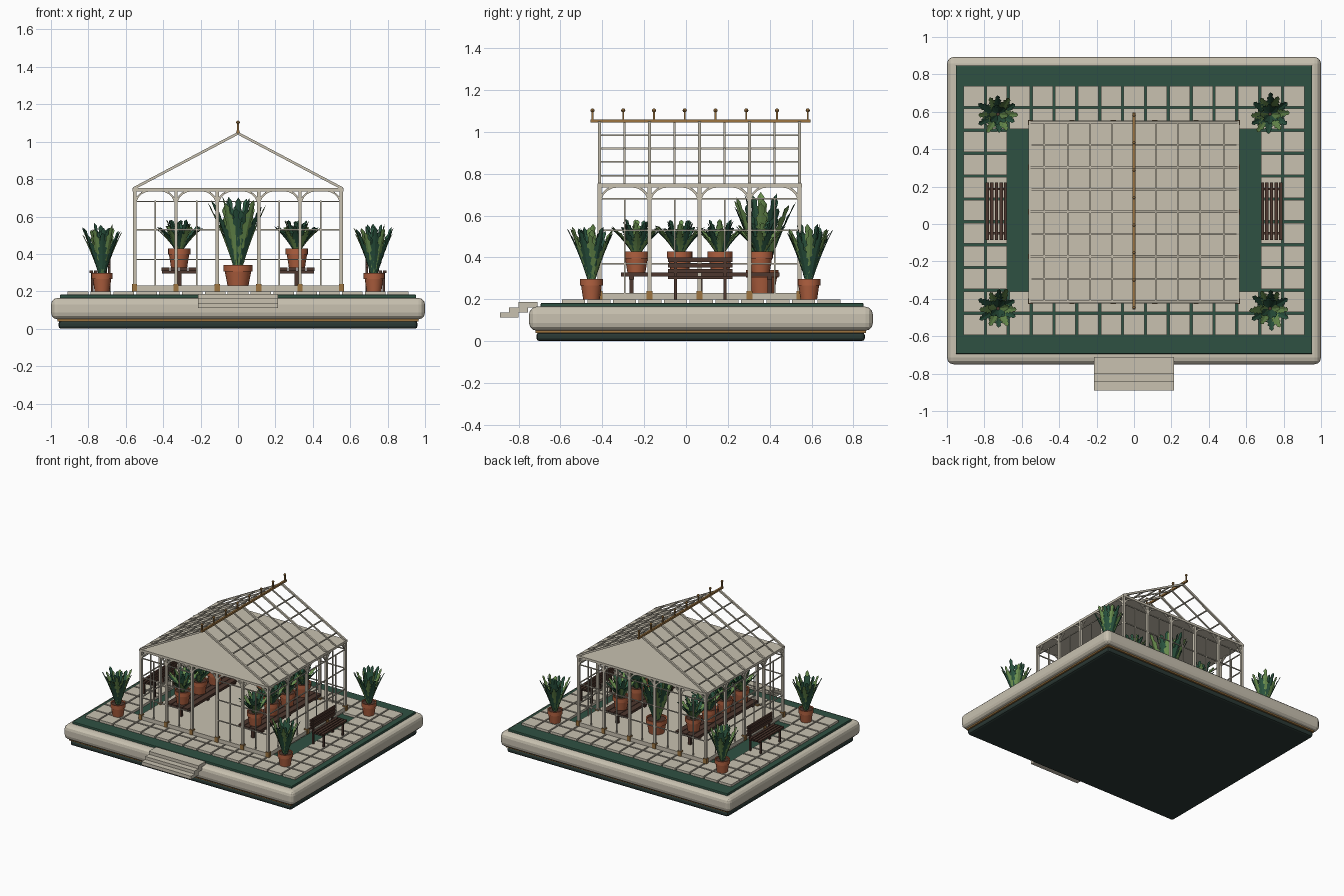
import bpy, bmesh, math, random
from mathutils import Vector, Matrix

if "Cube" in bpy.data.objects:
    bpy.data.objects.remove(bpy.data.objects["Cube"])
random.seed(4)

def mat(name, hexa):
    lin = [((int(hexa[i:i+2], 16) / 255 + 0.055) / 1.055) ** 2.4 for i in (0, 2, 4)]
    m = bpy.data.materials.new(name)
    m.diffuse_color = (*lin, 1)
    m.use_nodes = True
    m.node_tree.nodes["Principled BSDF"].inputs["Base Color"].default_value = m.diffuse_color
    return m

STONE = mat("warm_stone", "c8c1b0")
LAWN = mat("deep_green", "2f5142")
DARK = mat("dark_plinth", "2a3834")
CLAY = mat("terracotta", "b0603f")
WOOD = mat("dark_wood", "4d372e")
BRASS = mat("brass", "9c7440")
LEAF = mat("leaf_green", "6b9150")
LEAFD = mat("leaf_dark", "2b5540")

def finish(name, bm, *mats, bevel=0, seg=2, smooth=False):
    me = bpy.data.meshes.new(name)
    bm.to_mesh(me)
    bm.free()
    ob = bpy.data.objects.new(name, me)
    bpy.context.collection.objects.link(ob)
    for m in mats:
        me.materials.append(m)
    if bevel:
        b = ob.modifiers.new("bevel", 'BEVEL')
        b.width, b.segments = bevel, seg
    if smooth:
        bpy.ops.object.select_all(action='DESELECT')
        ob.select_set(True)
        bpy.context.view_layer.objects.active = ob
        bpy.ops.object.shade_smooth_by_angle(angle=math.radians(35))
    return ob

def box(bm, x0, x1, y0, y1, z0, z1):
    m = Matrix.Translation(((x0+x1)/2, (y0+y1)/2, (z0+z1)/2)) @ Matrix.Diagonal((x1-x0, y1-y0, z1-z0, 1))
    bmesh.ops.create_cube(bm, size=1, matrix=m)

def bar(bm, a, b, t):
    a, b = Vector(a), Vector(b)
    d = b - a
    m = Matrix.Translation((a+b)/2) @ d.to_track_quat('Z', 'Y').to_matrix().to_4x4() @ Matrix.Diagonal((t, t, d.length, 1))
    bmesh.ops.create_cube(bm, size=1, matrix=m)

def slab(name, dims, m, **kw):
    bm = bmesh.new()
    box(bm, *dims)
    return finish(name, bm, m, **kw)

# base layers
slab("plinth", (-.96, .96, -.715, .855, 0, .042), DARK, bevel=.015)
slab("plinth_trim", (-.965, .965, -.72, .86, .04, .056), BRASS)
slab("terrace", (-1, 1, -.75, .893, .05, .165), STONE, bevel=.036, seg=3)
slab("lawn", (-.953, .953, -.695, .848, .15, .182), LAWN, bevel=.005)

# paving grid with a planting strip left open on each side
bm = bmesh.new()
P, G, CY = .1222, .006, .073
for i in range(-7, 8):
    for j in range(-5, 6):
        if abs(i) == 5 and abs(j) <= 3:
            continue
        x, y, h = i*P, CY + j*P, P/2 - G
        box(bm, x-h, x+h, y-h, y+h, .175, .2)
finish("paving", bm, STONE)

# front steps
bm = bmesh.new()
for k in range(3):
    y, z = -.71 - .045*k, .186 - .024*k
    box(bm, -.215, .215, y - .09, y, z - .026, z)
finish("front_steps", bm, STONE)

# greenhouse floor and ceiling plates
X, Y0, Y1, EAVE, RIDGE = .553, -.413, .543, .75, 1.045
slab("greenhouse_floor", (-.56, .56, -.422, .552, .2, .23), STONE)
slab("ceiling_plate", (-.563, .563, -.424, .554, .735, .753), STONE)

# wall posts, glazing bars, rails and curved brackets
posts, glaze, arch, feet = (bmesh.new() for _ in range(4))
def wall(a, b, bays, door=None):
    a, b = Vector(a), Vector(b)
    step = (b - a) / bays
    u = step.normalized()
    for i in range(bays + 1):
        p = a + step*i
        bar(posts, (p.x, p.y, .22), (p.x, p.y, .745), .018)
        box(feet, p.x-.014, p.x+.014, p.y-.014, p.y+.014, .2, .24)
        for s in (1, -1):
            if 0 <= i + s <= bays:
                R = .085
                pts = [p + u*s*R*(1-math.cos(t)) + Vector((0, 0, .655 + R*math.sin(t)))
                       for t in [k*math.pi/10 for k in range(6)]]
                for q, r in zip(pts, pts[1:]):
                    bar(arch, q, r, .011)
        if i < bays and i != door:
            q = p + step/2
            bar(glaze, (q.x, q.y, .22), (q.x, q.y, .685), .007)
            for z in (.37, .53, .68):
                bar(glaze, p + Vector((0, 0, z)), p + step + Vector((0, 0, z)), .007)
wall((-X, Y0, 0), (X, Y0, 0), 5, door=2)
wall((-X, Y1, 0), (X, Y1, 0), 5)
for s in (-X, X):
    wall((s, Y0, 0), (s, Y1, 0), 4)
finish("wall_posts", posts, STONE)
finish("glazing_bars", glaze, STONE)
finish("arch_brackets", arch, STONE)
finish("post_feet", feet, BRASS)

# roof rafters and purlins
bm = bmesh.new()
for s in (-1, 1):
    for i in range(9):
        y = Y0 + (Y1 - Y0)*i/8
        bar(bm, (s*.558, y, EAVE), (0, y, RIDGE), .009 if i % 2 else .014)
    for x in (.48, .355, .235, .115):
        z = EAVE + (.558 - x)/.558*(RIDGE - EAVE)
        bar(bm, (s*x, Y0, z), (s*x, Y1, z), .008)
finish("roof_frame", bm, STONE)

# ridge rail with finials
bm = bmesh.new()
bar(bm, (0, -.457, 1.052), (0, .595, 1.052), .015)
for i in range(8):
    y = -.447 + i*.147
    bar(bm, (0, y, 1.05), (0, y, 1.1), .009)
    bmesh.ops.create_uvsphere(bm, u_segments=8, v_segments=6, radius=.01, matrix=Matrix.Translation((0, y, 1.103)))
finish("ridge_finials", bm, BRASS)

# potted plants
def pot(name, x, y, z, r, h):
    prof = [(.72*r, 0), (.9*r, .68*h), (r, .68*h), (r, h), (.85*r, h), (.85*r, .9*h)]
    bm = bmesh.new()
    N = 16
    rings = [[bm.verts.new((x + pr*math.cos(2*math.pi*k/N), y + pr*math.sin(2*math.pi*k/N), z + pz))
              for k in range(N)] for pr, pz in prof]
    for a, b in zip(rings, rings[1:]):
        for k in range(N):
            bm.faces.new((a[k], a[(k+1) % N], b[(k+1) % N], b[k]))
    bm.faces.new(rings[0][::-1])
    bm.faces.new(rings[-1]).material_index = 1
    finish(name, bm, CLAY, WOOD, smooth=True)

def frond(bm, o, az, lean, L, W, mi):
    out, side = Vector((math.cos(az), math.sin(az), 0)), Vector((-math.sin(az), math.cos(az), 0))
    n, rows, p = 12, [], Vector(o)
    for i in range(n + 1):
        t = i/n
        a = lean*(.8 + .45*t)
        d = out*math.sin(a) + Vector((0, 0, math.cos(a)))
        w = W*(.25 + .75*math.sin(math.pi*min(1, .12 + .85*t)))*(1.15 if i % 2 else .7)*(1 if i < n else .1)
        lift = (Vector((0, 0, 1))*math.sin(a) - out*math.cos(a))*w*.3 + d*(w*.4 if i % 2 else 0)
        rows.append([bm.verts.new(p + side*w + lift), bm.verts.new(p), bm.verts.new(p - side*w + lift)])
        p = p + d*(L/n)
    for a, b in zip(rows, rows[1:]):
        for k in (0, 1):
            bm.faces.new((a[k], a[k+1], b[k+1], b[k])).material_index = mi

def plant(name, x, y, z, r, h, L, lean, W):
    pot(name + "_pot", x, y, z, r, h)
    bm = bmesh.new()
    for count, tilt, length, rad in ((12, lean, L, .3), (8, lean*.5, L*1.02, .15)):
        for k in range(count):
            az = 2*math.pi*(k + random.uniform(-.2, .2))/count
            o = (x + rad*r*math.cos(az), y + rad*r*math.sin(az), z + h*.88)
            frond(bm, o, az, math.radians(tilt*random.uniform(.9, 1.06)), length*random.uniform(.88, 1.05), W,
                  1 if (k % 2 or count == 8 and k % 4) else 0)
    finish(name + "_fronds", bm, LEAF, LEAFD)

for x in (-.727, .727):
    for y in (-.452, .587):
        plant("corner_plant", x, y, .2, .055, .098, .265, 21, .023)
    
plant("tall_plant", 0, .365, .23, .078, .11, .37, 21, .03)
for x in (-.315, .315):
    for y in (-.237, -.03, .163, .357):
        plant("table_plant", x, y, .328, .06, .1, .165, 40, .02)

# planting tables inside
for s in (-1, 1):
    bm = bmesh.new()
    for k in range(4):
        x = s*.315 - .072 + k*.048
        box(bm, x - .022, x + .022, -.31, .447, .308, .328)
    for y in (-.26, .068, .4):
        box(bm, s*.315 - .09, s*.315 + .09, y - .012, y + .012, .295, .31)
        box(bm, s*.315 - .012, s*.315 + .012, y - .01, y + .01, .225, .3)
    finish("plant_table", bm, WOOD)

# slatted garden seats outside
for s in (-1, 1):
    bm = bmesh.new()
    for k in range(4):
        x = s*(.71 + k*.025)
        box(bm, x - .009, x + .009, -.085, .222, .298, .312)
    for z in (.335, .362, .389):
        box(bm, s*.688 - .006, s*.688 + .006, -.085, .222, z - .01, z + .01)
    for y in (-.05, .187):
        bar(bm, (s*.69, y, .2), (s*.688, y, .395), .014)
        bar(bm, (s*.78, y, .2), (s*.78, y, .3), .014)
        bar(bm, (s*.69, y, .292), (s*.785, y, .292), .013)
    finish("garden_seat", bm, WOOD)
